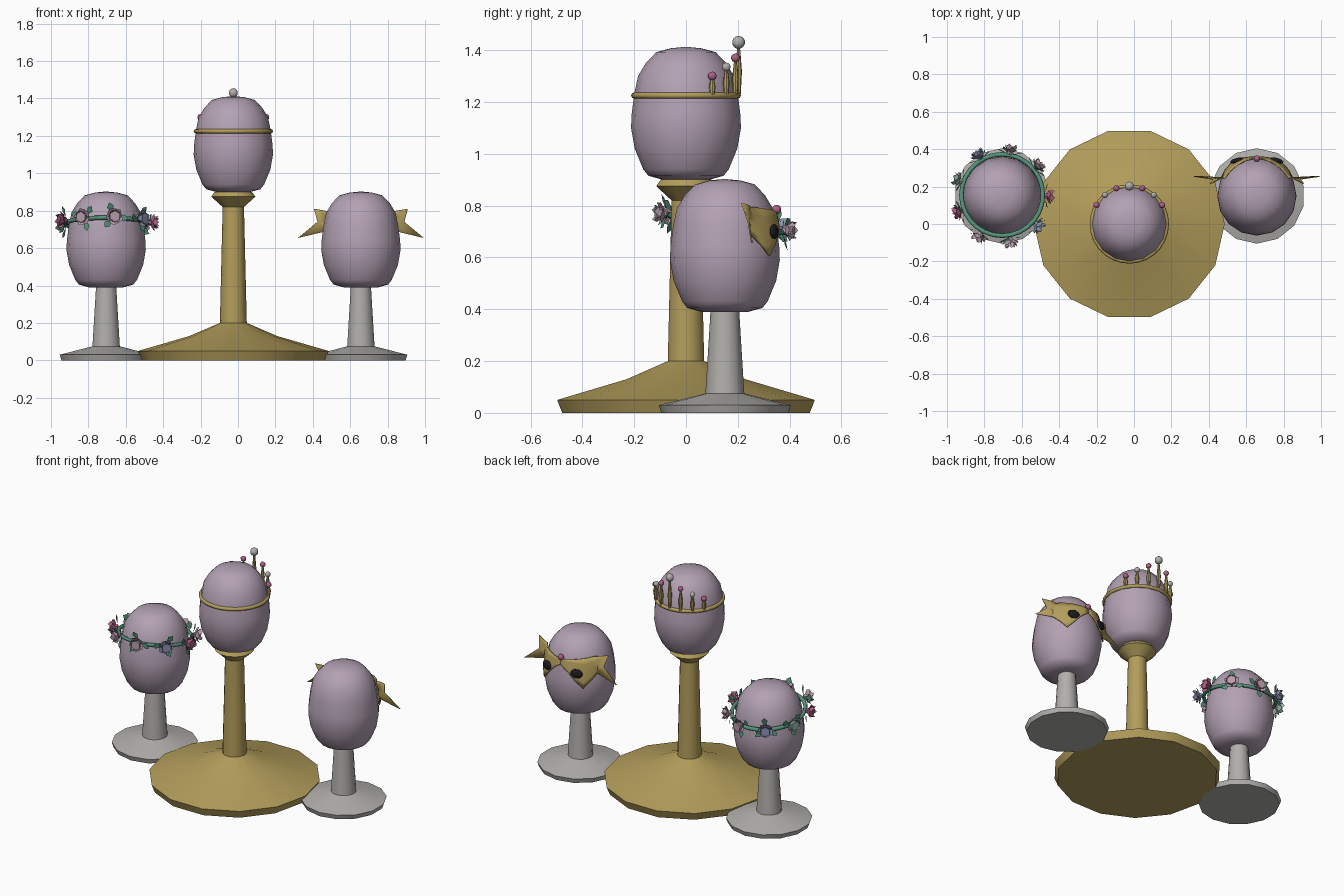
import bpy, bmesh, math
from mathutils import Vector, Matrix

if "Cube" in bpy.data.objects:
    bpy.data.objects.remove(bpy.data.objects["Cube"])

def mat(name, r, g, b):
    m = bpy.data.materials.new(name)
    m.diffuse_color = (r, g, b, 1)
    m.use_nodes = True
    m.node_tree.nodes["Principled BSDF"].inputs["Base Color"].default_value = m.diffuse_color
    return m

LAV = mat("lavender", .45, .355, .45)
GOLD = mat("gold", .45, .34, .105)
SILVER = mat("silver", .44, .43, .41)
PINK = mat("rose_pink", .42, .12, .24)
MAUVE = mat("mauve", .48, .34, .42)
BLUE = mat("dusty_blue", .27, .31, .46)
GREEN = mat("leaf_green", .09, .29, .19)
MINT = mat("mint", .30, .46, .39)
BLACK = mat("black", .012, .012, .015)

def finish(name, bm, m, smooth=True, angle=40, recalc=True):
    if recalc:
        bmesh.ops.recalc_face_normals(bm, faces=bm.faces)
    me = bpy.data.meshes.new(name)
    bm.to_mesh(me)
    bm.free()
    me.materials.append(m)
    ob = bpy.data.objects.new(name, me)
    bpy.context.collection.objects.link(ob)
    if smooth:
        bpy.ops.object.select_all(action='DESELECT')
        ob.select_set(True)
        bpy.context.view_layer.objects.active = ob
        bpy.ops.object.shade_smooth_by_angle(angle=math.radians(angle))
    return ob

def lathe(name, prof, pos, m, n=14, turn=0.0, angle=40):
    """Revolve (radius, z) points around z; ends are capped."""
    bm = bmesh.new()
    rings = [[bm.verts.new((pos[0] + r * math.cos(turn + 2 * math.pi * i / n),
                            pos[1] + r * math.sin(turn + 2 * math.pi * i / n), z))
              for i in range(n)] for r, z in prof]
    for a, b in zip(rings, rings[1:]):
        for i in range(n):
            j = (i + 1) % n
            bm.faces.new((a[i], a[j], b[j], b[i]))
    bm.faces.new(rings[0])
    bm.faces.new(rings[-1])
    return finish(name, bm, m, angle=angle)

def ball(name, pos, r, m, scale=(1, 1, 1), rot=0.0):
    bm = bmesh.new()
    bmesh.ops.create_uvsphere(bm, u_segments=10, v_segments=7, radius=r)
    bm.transform(Matrix.Translation(pos) @ Matrix.Rotation(rot, 4, 'Z') @ Matrix.Diagonal((*scale, 1)))
    return finish(name, bm, m, angle=60)

def ring(name, pos, R, t, m, slope=0.0, n=28, k=8):
    """Torus, optionally sheared so that it drops towards +y."""
    bm = bmesh.new()
    vs = []
    for i in range(n):
        a = 2 * math.pi * i / n
        row = []
        for j in range(k):
            b = 2 * math.pi * j / k
            r = R + t * math.cos(b)
            y = r * math.sin(a)
            row.append(bm.verts.new((pos[0] + r * math.cos(a), pos[1] + y,
                                     pos[2] + t * math.sin(b) - slope * y)))
        vs.append(row)
    for i in range(n):
        for j in range(k):
            p, q = vs[i], vs[(i + 1) % n]
            l = (j + 1) % k
            bm.faces.new((p[j], q[j], q[l], p[l]))
    return finish(name, bm, m, angle=60)

# Egg heads: (radius, height above the egg's bottom)
EGG = [(.09, 0), (.145, .015), (.165, .04), (.198, .12), (.212, .2), (.21, .25),
       (.2, .33), (.185, .4), (.155, .45), (.115, .492), (.06, .507), (.01, .512)]
CX = -.025
LX, RX, SY = -.705, .657, .15

def egg_radius(h):
    for (r0, h0), (r1, h1) in zip(EGG, EGG[1:]):
        if h0 <= h <= h1:
            return r0 + (r1 - r0) * (h - h0) / (h1 - h0)
    return 0

for name, x, y, z in (("center_head", CX, 0, .9), ("left_head", LX, SY, .39), ("right_head", RX, SY, .39)):
    lathe(name, [(r, z + h) for r, h in EGG], (x, y), LAV, n=16, angle=50)

# Stands
lathe("center_stand", [(.49, 0), (.51, .05), (.235, .13), (.072, .2), (.057, .82), (.118, .875), (.1, .9)],
      (CX, 0), GOLD, 14)
for name, x in (("left_stand", LX), ("right_stand", RX)):
    lathe(name, [(.245, 0), (.255, .03), (.075, .075), (.055, .4)], (x, SY), SILVER, 14, math.pi / 2)

# Tiara: band, spikes and beads along the back
ring("tiara_band", (CX, 0, 1.225), .2, .012, GOLD)
for i in range(-3, 4):
    a = math.radians(90 + 20 * i)
    x, y = CX + .203 * math.cos(a), .203 * math.sin(a)
    top = (1.43, 1.37, 1.335, 1.3)[abs(i)]
    h = top - 1.225
    lathe("tiara_spike", [(.008, 1.225), (.013, 1.225 + .45 * h), (.009, 1.225 + .7 * h), (.004, top)],
          (x, y), GOLD, 8)
    ball("tiara_bead", (x, y, top), .025 if i == 0 else .017, SILVER if i % 2 == 0 else PINK)

# Mask: strip hugging the head, mirrored, with pointed wing tips
COLS = [(0, .775, .74), (.03, .775, .72), (.06, .78, .695), (.1, .785, .65),
        (.14, .79, .605), (.17, .795, .65), (.19, .80, .69)]

def mask_point(u, z):
    r = egg_radius(z - .39) + .01
    return Vector((u, max(math.sqrt(max(r * r - u * u, 0)), .095), z))

for side in (-1, 1):
    bm = bmesh.new()
    def V(p):
        return bm.verts.new((RX + side * p[0], SY + p[1], p[2]))
    rows = 5
    grid = [[V(mask_point(u, t + (b - t) * j / rows)) for j in range(rows + 1)] for u, t, b in COLS]
    for a, b in zip(grid, grid[1:]):
        for j in range(rows):
            bm.faces.new((a[j], b[j], b[j + 1], a[j + 1]))
    last = grid[-1]
    up, notch, low = V((.25, .065, .81)), V((.232, .09, .74)), V((.335, .105, .655))
    bm.faces.new((last[0], up, notch, last[2], last[1]))
    bm.faces.new((last[2], notch, low, last[5], last[4], last[3]))
    ob = finish("mask_half", bm, GOLD, angle=30)
    s = ob.modifiers.new("thickness", 'SOLIDIFY')
    s.thickness = .006
    s.offset = 0
    ball("mask_eye", (RX + side * .105, SY + .19, .7), .04, BLACK, (1, .35, .72), -side * .25)
ball("mask_gem", (RX, SY + .2, .785), .018, PINK)

# Flower wreath, tilted down towards the back
SLOPE = .15
ring("wreath_band", (LX, SY + .005, .73), .218, .012, GREEN, SLOPE)

def frame(a, rad, dz=0.0):
    """Matrix whose local z points outward from the wreath at angle a."""
    o = Vector((math.cos(a), math.sin(a), 0))
    t = Vector((-o.y, o.x, 0))
    up = Vector((0, 0, 1))
    p = Vector((LX, SY, .738 + dz)) + o * rad - up * SLOPE * rad * o.y
    m = Matrix((t, up, o)).transposed().to_4x4()
    m.translation = p
    return m

def petals(bm, n, r0, r1, z0, z1, width, turn):
    """Pointed kite-shaped plates fanning out around local z."""
    for i in range(n):
        a = turn + 2 * math.pi * i / n
        pts = [(r0, 0, z0), ((r0 + r1) * .6, -width, (z0 + z1) * .55),
               (r1, 0, z1), ((r0 + r1) * .6, width, (z0 + z1) * .55)]
        R = Matrix.Rotation(a, 3, 'Z')
        bm.faces.new([bm.verts.new(R @ Vector(p)) for p in pts])

FLOWERS = [PINK, MAUVE, MAUVE, BLUE, MINT, PINK, MAUVE, MAUVE, BLUE]
for i, m in enumerate(FLOWERS):
    a = math.radians(40 * i)
    M = frame(a, .222)
    bm = bmesh.new()
    bmesh.ops.create_cone(bm, cap_ends=True, segments=6, radius1=.014, radius2=.03, depth=.045,
                          matrix=Matrix.Translation((0, 0, .026)))
    petals(bm, 5, .008, .048, .012, .04, .024, .3 * i)
    petals(bm, 5, .016, .032, .02, .06, .018, .3 * i + .63)
    bm.transform(M)
    finish("flower", bm, m, smooth=False)
    # Leaves fanning behind each flower
    bm = bmesh.new()
    petals(bm, 3, .015, .078, .006, .022, .019, .5 + 1.1 * i)
    bm.transform(M)
    finish("leaves", bm, GREEN, smooth=False)
